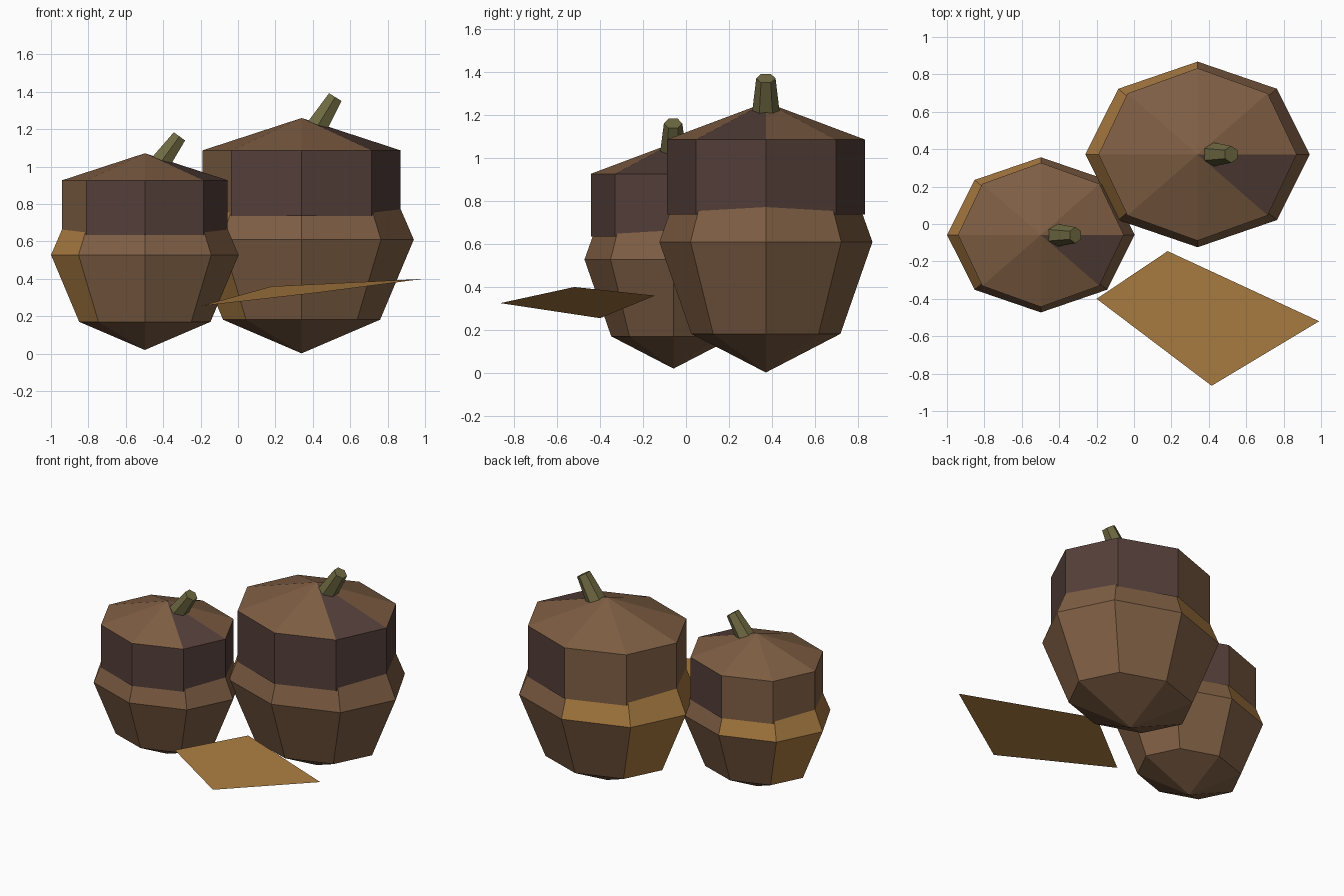
import bpy, bmesh, math
from mathutils import Vector

cube = bpy.data.objects.get("Cube")
if cube:
    bpy.data.objects.remove(cube)


def material(name, rgb):
    m = bpy.data.materials.new(name)
    m.use_nodes = True
    m.diffuse_color = (*rgb, 1)
    m.node_tree.nodes["Principled BSDF"].inputs["Base Color"].default_value = (*rgb, 1)
    return m


brown = material("nut_brown", (0.21, 0.112, 0.057))
gold = material("leaf_gold", (0.41, 0.205, 0.055))
dark = material("cap_dark_brown", (0.088, 0.049, 0.041))
olive = material("stem_olive", (0.16, 0.145, 0.055))


def finish(bm, name, mats, location=(0, 0, 0)):
    bmesh.ops.recalc_face_normals(bm, faces=bm.faces)
    mesh = bpy.data.meshes.new(name)
    bm.to_mesh(mesh)
    bm.free()
    for m in mats:
        mesh.materials.append(m)
    ob = bpy.data.objects.new(name, mesh)
    ob.location = location
    bpy.context.collection.objects.link(ob)
    return ob


def lathe(name, profile, squash, scale, location, mats, rule, sides=8):
    """Spin (radius, height) pairs; radius 0 is a tip. rule(band, side) picks the colour."""
    bm = bmesh.new()
    rings = []
    for r, z in profile:
        n = sides if r else 1
        rings.append([bm.verts.new((scale * r * math.cos(math.tau * i / sides),
                                    scale * r * squash * math.sin(math.tau * i / sides),
                                    scale * z)) for i in range(n)])
    for band, (a, b) in enumerate(zip(rings, rings[1:])):
        for i in range(sides):
            j = (i + 1) % sides
            corners = [a[i % len(a)], a[j % len(a)], b[j % len(b)], b[i % len(b)]]
            face = bm.faces.new(list(dict.fromkeys(corners)))
            face.material_index = rule(band, i)
    return finish(bm, name, mats, location)


# Weathered sides are gold on the nut and lighter on the cap
def nut_rule(band, side):
    return int((band == 1 and side in (3, 4)) or (band == 2 and side in (2, 3, 4)))


def cap_rule(band, side):
    return int(side not in (2, 3, 4)) if band == 0 else int(side == 7)


def stem(name, base, top, r_base, r_top):
    base, top = Vector(base), Vector(top)
    axis = top - base
    bm = bmesh.new()
    bmesh.ops.create_cone(bm, cap_ends=True, segments=6, radius1=r_base,
                          radius2=r_top, depth=axis.length)
    # Points of the hexagon sit on the y axis
    for v in bm.verts:
        v.co.x, v.co.y = v.co.y, v.co.x
    # Keep whichever orientation puts corners at the sides
    if max(v.co.y for v in bm.verts) < r_base * 0.95:
        for v in bm.verts:
            v.co.x, v.co.y = v.co.y, v.co.x
    ob = finish(bm, name, [olive], (base + top) / 2)
    ob.rotation_euler = (0, math.atan2(axis.x, axis.z), 0)


NUT = [(0, 0), (0.42, 0.18), (0.6, 0.608), (0.5, 0.84)]
CAP = [(0.53, 0.735), (0.53, 1.085), (0, 1.258)]


def acorn(prefix, location, scale):
    lathe(prefix + "_nut", NUT, 0.827, scale, location, [brown, gold], nut_rule)
    lathe(prefix + "_cap", CAP, 0.87, scale, location, [brown, dark], cap_rule)


acorn("large_acorn", (0.34, 0.372, 0.002), 1)
acorn("small_acorn", (-0.498, -0.058, 0.02), 0.836)
stem("large_acorn_stem", (0.408, 0.372, 1.19), (0.52, 0.372, 1.372), 0.067, 0.045)
stem("small_acorn_stem", (-0.43, -0.06, 1.0), (-0.313, -0.06, 1.162), 0.064, 0.043)

# Fallen leaf
bm = bmesh.new()
corners = [(-0.2, -0.4, 0.255), (0.415, -0.865, 0.325), (0.99, -0.52, 0.4), (0.18, -0.145, 0.36)]
bm.faces.new([bm.verts.new(c) for c in corners])
leaf = finish(bm, "fallen_leaf", [gold])
if leaf.data.polygons[0].normal.z < 0:
    leaf.data.flip_normals()
